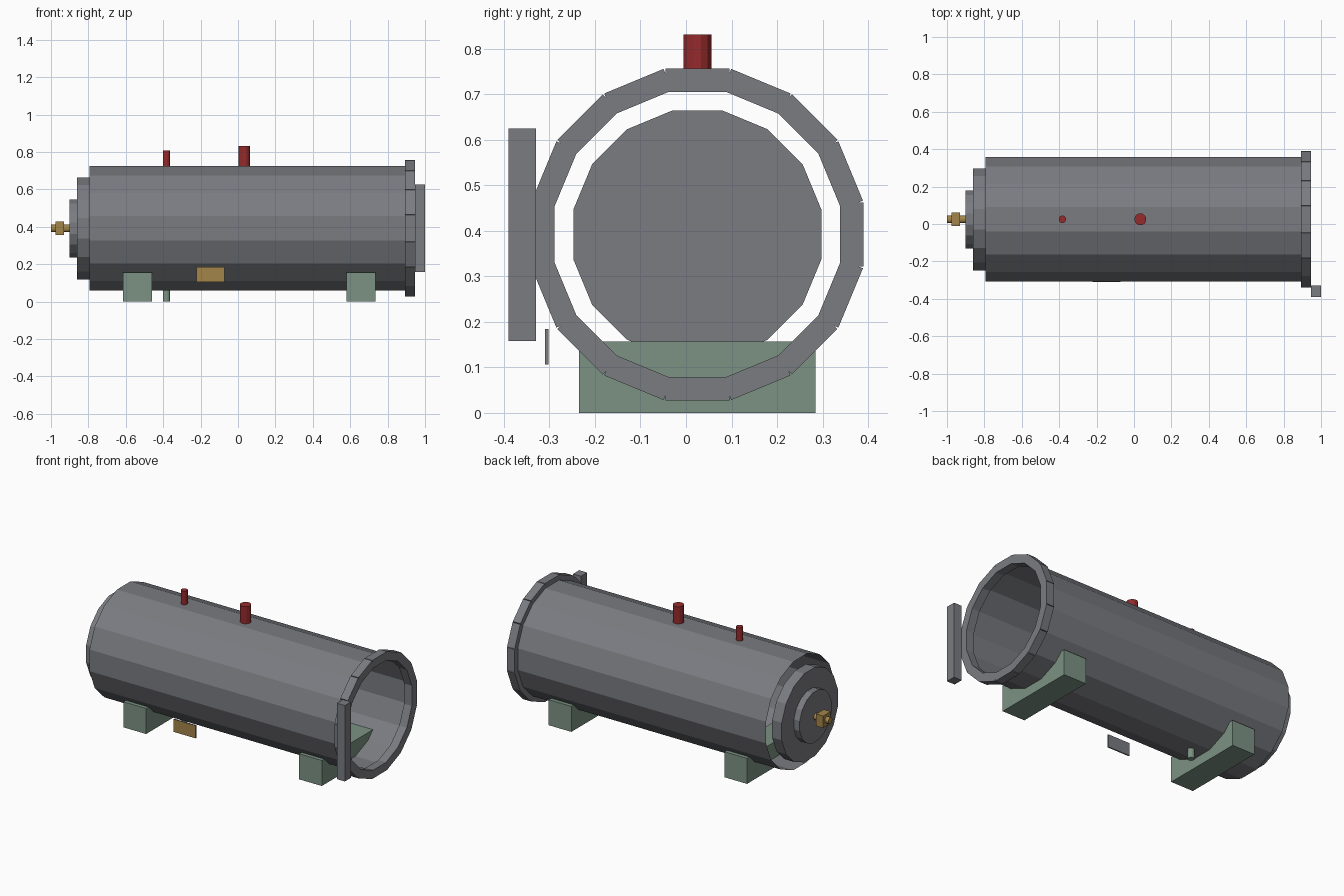
import bpy, bmesh, math
from mathutils import Matrix, Vector

if "Cube" in bpy.data.objects:
    bpy.data.objects.remove(bpy.data.objects["Cube"], do_unlink=True)

AXIS_Y, AXIS_Z = 0.025, 0.392
SIDES = 16


def material(name, rgb):
    m = bpy.data.materials.new(name)
    m.use_nodes = True
    m.diffuse_color = (*rgb, 1)
    m.node_tree.nodes["Principled BSDF"].inputs["Base Color"].default_value = (*rgb, 1)
    return m


STEEL = material("grey steel", (0.195, 0.2, 0.22))
GREEN = material("green paint", (0.2, 0.29, 0.23))
RED = material("red paint", (0.3, 0.024, 0.026))
BRASS = material("brass", (0.37, 0.235, 0.07))


def finish(name, bm, *mats):
    mesh = bpy.data.meshes.new(name)
    bm.to_mesh(mesh)
    bm.free()
    for m in mats:
        mesh.materials.append(m)
    obj = bpy.data.objects.new(name, mesh)
    bpy.context.collection.objects.link(obj)
    return obj


def box(name, low, high, *mats):
    low, high = Vector(low), Vector(high)
    bm = bmesh.new()
    bmesh.ops.create_cube(bm, size=1, matrix=Matrix.Translation((low + high) / 2)
                          @ Matrix.Diagonal((*(high - low), 1)))
    return finish(name, bm, *mats)


def cylinder(name, radius, start, end, mat, sides=SIDES, closed=True):
    """Prism between two points, with a flat side uppermost when it lies along x."""
    start, end = Vector(start), Vector(end)
    axis = end - start
    turn = axis.to_track_quat('Z', 'Y').to_matrix().to_4x4()
    bm = bmesh.new()
    bmesh.ops.create_cone(bm, cap_ends=closed, segments=sides, radius1=radius,
                          radius2=radius, depth=axis.length,
                          matrix=Matrix.Translation((start + end) / 2) @ turn
                          @ Matrix.Rotation(math.pi / sides, 4, 'Z'))
    return finish(name, bm, mat)


def along_x(name, radius, x0, x1, mat, **options):
    return cylinder(name, radius, (x0, AXIS_Y, AXIS_Z), (x1, AXIS_Y, AXIS_Z), mat, **options)


def upright(name, radius, x, z0, z1, mat):
    return cylinder(name, radius, (x, AXIS_Y, z0), (x, AXIS_Y, z1), mat, sides=12)


# Open shell and stepped rear head
along_x("shell", 0.34, -0.795, 0.9, STEEL, closed=False)
along_x("rear_head", 0.278, -0.86, -0.795, STEEL)
along_x("rear_head_hub", 0.158, -0.9, -0.86, STEEL)

# Door flange made of straight segments
bm = bmesh.new()
for i in range(SIDES):
    bmesh.ops.create_cube(bm, size=1, matrix=Matrix.Translation((0.92, AXIS_Y, AXIS_Z))
                          @ Matrix.Rotation(math.tau * i / SIDES, 4, 'X')
                          @ Matrix.Translation((0, 0, 0.339))
                          @ Matrix.Diagonal((0.052, 0.141, 0.051, 1)))
finish("door_flange", bm, STEEL)
box("door_hinge_post", (0.946, -0.39, 0.158), (1, -0.33, 0.625), STEEL)

# Saddles
for name, x in (("rear_saddle", -0.538), ("front_saddle", 0.658)):
    box(name, (x - 0.077, -0.235, 0), (x + 0.077, 0.285, 0.157), GREEN)

# Nozzles and drain
upright("main_nozzle", 0.032, 0.034, 0.708, 0.831, RED)
upright("vent_nozzle", 0.02, -0.383, 0.708, 0.808, RED)
upright("drain", 0.02, -0.383, 0, 0.07, GREEN)

# Valve on the rear head
along_x("valve_pipe", 0.02, -1, -0.9, BRASS, sides=12)
box("valve_body", (-0.976, AXIS_Y - 0.037, AXIS_Z - 0.037),
    (-0.929, AXIS_Y + 0.037, AXIS_Z + 0.037), BRASS)

# Nameplate with a brass front face
plate = box("nameplate", (-0.223, -0.31, 0.106), (-0.072, -0.302, 0.184), STEEL, BRASS)
for face in plate.data.polygons:
    face.material_index = int(face.normal.y < -0.5)
